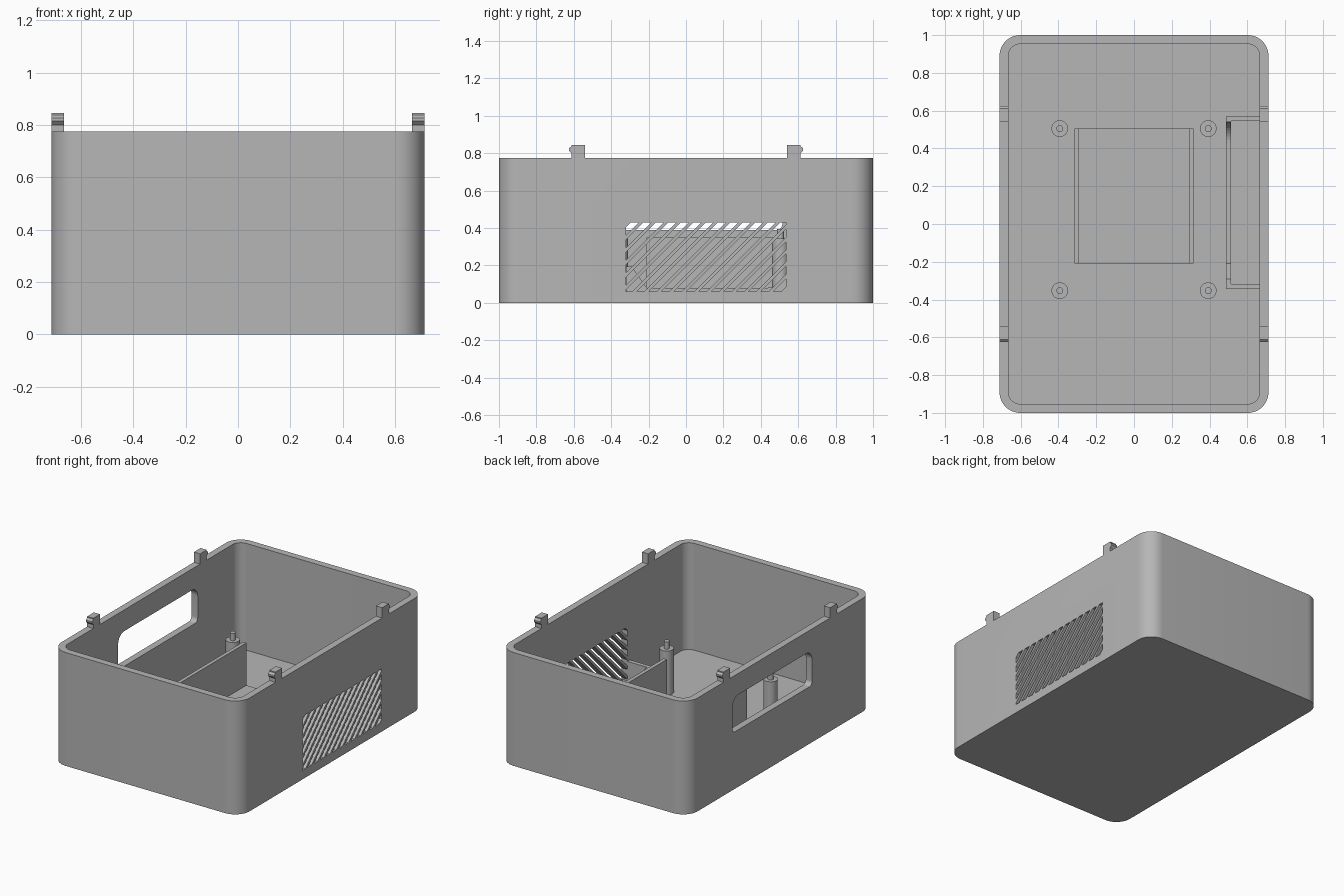
import bpy, bmesh, math
from mathutils import Vector

if "Cube" in bpy.data.objects:
    bpy.data.objects.remove(bpy.data.objects["Cube"], do_unlink=True)

grey = bpy.data.materials.new("plain_grey")
grey.use_nodes = True
grey.diffuse_color = (0.47, 0.47, 0.47, 1)
grey.node_tree.nodes["Principled BSDF"].inputs["Base Color"].default_value = (0.47, 0.47, 0.47, 1)

HALF_X, HALF_Y, HEIGHT = 0.712, 1.0, 0.775
WALL, FLOOR = 0.047, 0.045
IN_X = HALF_X - WALL


def rounded_rect(u0, u1, v0, v1, radii, steps=12):
    """Outline with one radius per corner, from lower left, anticlockwise."""
    pts = []
    corners = [(u0, v0, 1, 1), (u1, v0, -1, 1), (u1, v1, -1, -1), (u0, v1, 1, -1)]
    for i, (u, v, su, sv) in enumerate(corners):
        r = radii[i]
        for k in range(steps + 1):
            a = math.pi * (1 + i / 2 + k / steps / 2)
            pts.append((u + su * r + r * math.cos(a), v + sv * r + r * math.sin(a)))
    return pts


def rect(u0, u1, v0, v1):
    return [(u0, v0), (u1, v0), (u1, v1), (u0, v1)]


def prisms(name, outlines, axis, lo, hi):
    """Extrude outlines along an axis: x takes (y, z) points, z takes (x, y)."""
    bm = bmesh.new()
    for pts in outlines:
        place = (lambda p, w: (w, p[0], p[1])) if axis == "x" else (lambda p, w: (p[0], p[1], w))
        a = [bm.verts.new(place(p, lo)) for p in pts]
        b = [bm.verts.new(place(p, hi)) for p in pts]
        bm.faces.new(a)
        bm.faces.new(b)
        for i in range(len(pts)):
            j = (i + 1) % len(pts)
            bm.faces.new((a[i], a[j], b[j], b[i]))
    bmesh.ops.recalc_face_normals(bm, faces=bm.faces)
    mesh = bpy.data.meshes.new(name)
    bm.to_mesh(mesh)
    bm.free()
    obj = bpy.data.objects.new(name, mesh)
    bpy.context.collection.objects.link(obj)
    mesh.materials.append(grey)
    return obj


def cut(obj, cutter):
    mod = obj.modifiers.new("cut", "BOOLEAN")
    mod.operation = "DIFFERENCE"
    mod.solver = "EXACT"
    mod.object = cutter
    bpy.context.view_layer.objects.active = obj
    bpy.ops.object.modifier_apply(modifier=mod.name)
    bpy.data.objects.remove(cutter, do_unlink=True)


def smooth(obj):
    bpy.ops.object.select_all(action="DESELECT")
    obj.select_set(True)
    bpy.context.view_layer.objects.active = obj
    bpy.ops.object.shade_smooth_by_angle(angle=math.radians(30))


def clip(pts, normal, limit):
    """Keep the part of a convex outline where dot(point, normal) <= limit."""
    out = []
    for i, p in enumerate(pts):
        q = pts[(i + 1) % len(pts)]
        dp = p[0] * normal[0] + p[1] * normal[1] - limit
        dq = q[0] * normal[0] + q[1] * normal[1] - limit
        if dp <= 0:
            out.append(p)
        if dp * dq < 0:
            t = dp / (dp - dq)
            out.append(tuple(Vector(p).lerp(Vector(q), t)))
    return out


# Open case with rounded corners
case = prisms("case", [rounded_rect(-HALF_X, HALF_X, -HALF_Y, HALF_Y, [0.11] * 4)], "z", 0, HEIGHT)
cut(case, prisms("cavity", [rounded_rect(-IN_X, IN_X, WALL - HALF_Y, HALF_Y - WALL, [0.063] * 4)],
                 "z", FLOOR, HEIGHT + 0.2))
# Port window in one long wall, vent opening in the other
cut(case, prisms("window", [rounded_rect(-0.345, 0.515, 0.39, 0.63, [0.03, 0.03, 0.065, 0.065])],
                 "x", -0.8, -0.6))
Y0, Y1, Z0, Z1 = -0.32, 0.535, 0.06, 0.43
cut(case, prisms("vent", [rect(Y0, Y1, Z0, Z1)], "x", 0.6, 0.8))
smooth(case)

# Diagonal vent bars, clipped to the opening
PITCH, BAR = 0.0665, 0.024
bars = []
start = Y0 - Z1 + 0.002
for i in range(20):
    c = start + i * PITCH
    bar = [(c, 0), (c + BAR, 0), (c + BAR + 1, 1), (c + 1, 1)]
    for normal, limit in (((-1, 0), -Y0), ((1, 0), Y1), ((0, -1), -Z0), ((0, 1), Z1)):
        bar = clip(bar, normal, limit)
    if len(bar) > 2:
        bars.append(bar)
prisms("vent_bars", bars, "x", IN_X, HALF_X)

# Cradle on the floor: low pad between two upright ribs
prisms("cradle_pad", [rect(-0.3, 0.3, -0.21, 0.505)], "z", 0.03, 0.06)
for side, label in ((-1, "right"), (1, "left")):
    x = side * 0.303
    prisms("cradle_rib_" + label, [rect(-0.21, 0.505, 0.03, 0.35)], "x", x - 0.0125, x + 0.0125)

# Standoffs with locating pins
for x in (-0.393, 0.393):
    for y in (-0.353, 0.505):
        for name, r, lo, hi in (("standoff", 0.044, 0.03, 0.345), ("standoff_pin", 0.018, 0.33, 0.395)):
            ring = rounded_rect(x - r, x + r, y - r, y + r, [r] * 4, 8)
            ring = [p for i, p in enumerate(ring) if i % 9 != 8]
            smooth(prisms(name, [ring], "z", lo, hi))

# Holder behind the vent: dipped face plate and two end walls
arc = [(0.43 + 0.11 * math.sin(a), 0.195 - 0.115 * math.cos(a))
       for a in (math.pi / 2 * k / 10 for k in range(11))]
profile = [(-0.345, 0.03), (0.57, 0.03), (0.57, 0.195)] + arc[::-1]
profile += [(-0.21, 0.08), (-0.29, 0.195), (-0.345, 0.195)]
prisms("holder_plate", [profile], "x", 0.488, 0.514)
for y0, y1 in ((-0.345, -0.317), (0.545, 0.57)):
    prisms("holder_end", [rect(y0, y1, 0.03, 0.195)], "x", 0.5, IN_X + 0.01)

# Snap tabs on the rim, with a small catch facing each end
tab = [(0.54, 0.74), (0.612, 0.74), (0.612, 0.8), (0.626, 0.815),
       (0.626, 0.826), (0.612, 0.838), (0.612, 0.845), (0.54, 0.845)]
for lo, hi in ((-HALF_X, -IN_X), (IN_X, HALF_X)):
    for s in (-1, 1):
        prisms("snap_tab", [[(s * y, z) for y, z in tab]], "x", lo, hi)
